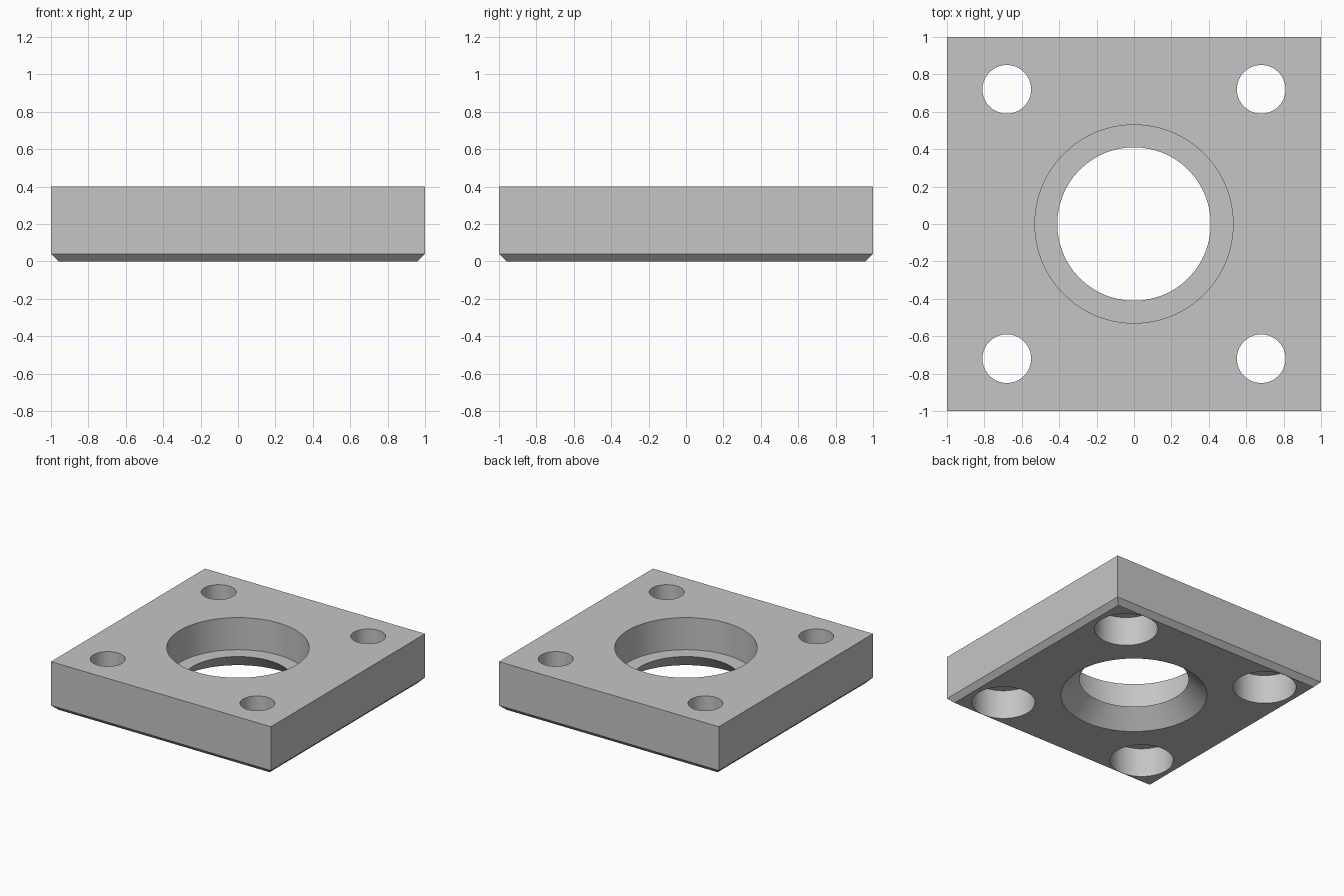
import bpy, bmesh, math

if "Cube" in bpy.data.objects:
    bpy.data.objects.remove(bpy.data.objects["Cube"], do_unlink=True)

GREY = (0.56, 0.56, 0.56, 1)
HEIGHT = 0.4
CHAMFER = 0.04
SEGMENTS = 96
OVER = 0.05  # how far cutters reach past the plate

metal = bpy.data.materials.new("plain grey metal")
metal.use_nodes = True
metal.diffuse_color = GREY
metal.node_tree.nodes["Principled BSDF"].inputs["Base Color"].default_value = GREY


def add_object(name, bm):
    bmesh.ops.recalc_face_normals(bm, faces=bm.faces)
    mesh = bpy.data.meshes.new(name)
    bm.to_mesh(mesh)
    bm.free()
    mesh.materials.append(metal)
    obj = bpy.data.objects.new(name, mesh)
    bpy.context.collection.objects.link(obj)
    return obj


def turned_cutter(name, profile, x=0, y=0):
    """Closed solid of revolution from (radius, z) points, bottom to top."""
    bm = bmesh.new()
    rings = []
    for r, z in profile:
        angles = [2 * math.pi * i / SEGMENTS for i in range(SEGMENTS)]
        rings.append([bm.verts.new((x + r * math.cos(a), y + r * math.sin(a), z))
                      for a in angles])
    for low, high in zip(rings, rings[1:]):
        for i in range(SEGMENTS):
            j = (i + 1) % SEGMENTS
            bm.faces.new((low[i], low[j], high[j], high[i]))
    bm.faces.new(rings[0][::-1])
    bm.faces.new(rings[-1])
    obj = add_object(name, bm)
    obj.hide_render = True
    return obj


# Square plate with a chamfer around the underside
bm = bmesh.new()
bmesh.ops.create_cube(bm, size=2)
for v in bm.verts:
    v.co.z = HEIGHT if v.co.z > 0 else 0
bottom = [e for e in bm.edges if all(v.co.z == 0 for v in e.verts)]
bmesh.ops.bevel(bm, geom=bottom, offset=CHAMFER, segments=1, affect='EDGES')
plate = add_object("flange_plate", bm)

# Central bore: flared underneath, stepped wider above
STEP_Z, NECK, FLARE, BORE = 0.136, 0.41, 0.55, 0.53
slope = (FLARE - NECK) / STEP_Z
cutters = [turned_cutter("bore_cutter", [
    (FLARE + slope * OVER, -OVER), (NECK, STEP_Z),
    (BORE, STEP_Z), (BORE, HEIGHT + OVER)])]

# Four bolt holes, counterbored from below
SEAT_Z, HEAD, SHANK = 0.24, 0.238, 0.13
for x in (-0.68, 0.68):
    for y in (-0.72, 0.72):
        cutters.append(turned_cutter("bolt_hole_cutter", [
            (HEAD, -OVER), (HEAD, SEAT_Z),
            (SHANK, SEAT_Z), (SHANK, HEIGHT + OVER)], x, y))

# Cut the holes and keep the finished mesh only
for cutter in cutters:
    cut = plate.modifiers.new(cutter.name, 'BOOLEAN')
    cut.operation = 'DIFFERENCE'
    cut.solver = 'EXACT'
    cut.object = cutter
bpy.context.view_layer.update()
depsgraph = bpy.context.evaluated_depsgraph_get()
finished = bpy.data.meshes.new_from_object(plate.evaluated_get(depsgraph))
plate.modifiers.clear()
plate.data = finished
for cutter in cutters:
    bpy.data.objects.remove(cutter, do_unlink=True)

# Smooth bores, crisp edges
bpy.ops.object.select_all(action='DESELECT')
plate.select_set(True)
bpy.context.view_layer.objects.active = plate
bpy.ops.object.shade_smooth_by_angle(angle=math.radians(30))
